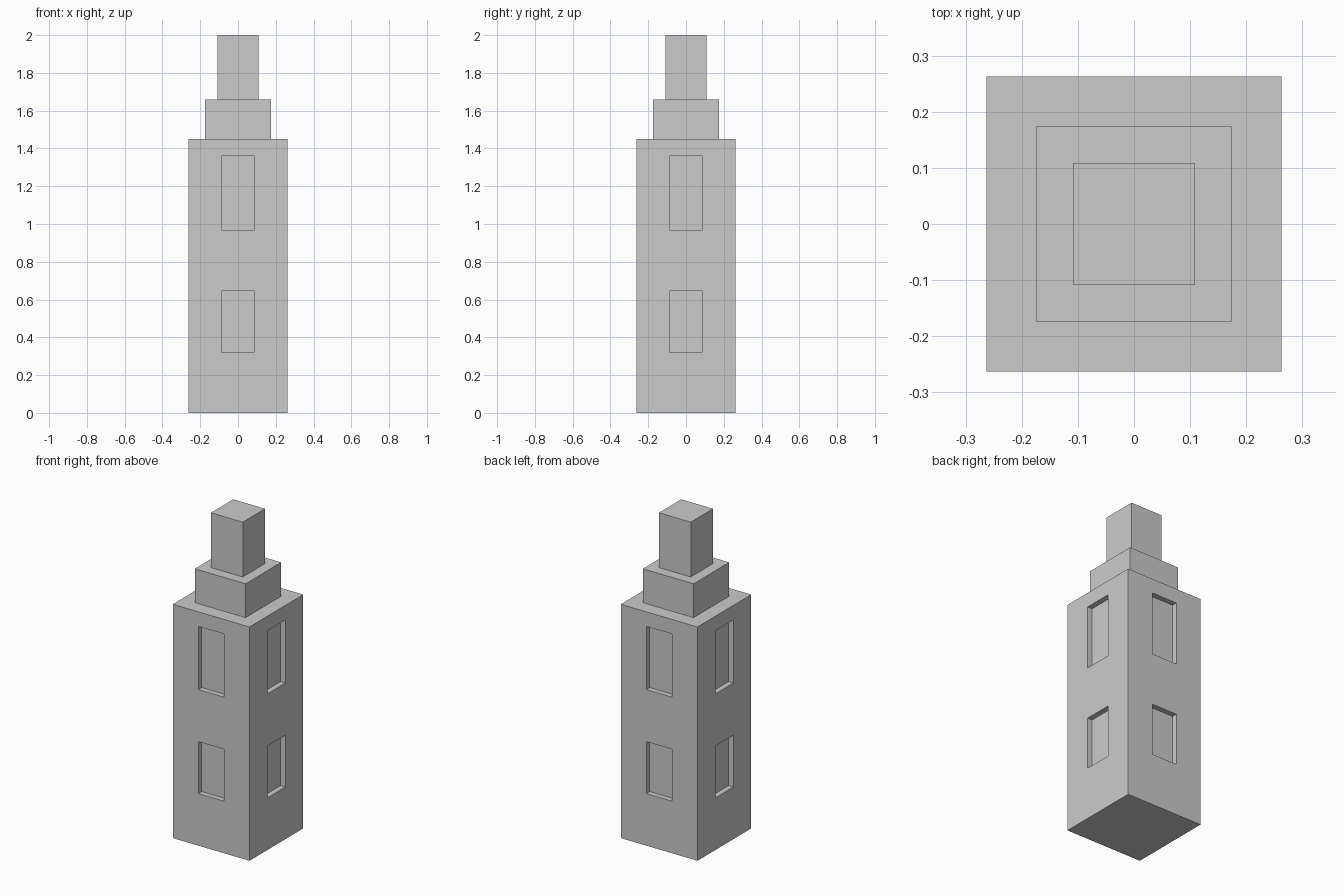
import bpy, bmesh
from math import pi
from mathutils import Matrix, Vector

if "Cube" in bpy.data.objects:
    bpy.data.objects.remove(bpy.data.objects["Cube"])

BODY_HALF = 0.263
RECESS = 0.033


def add_box(bm, lo, hi, rot=0.0):
    lo, hi = Vector(lo), Vector(hi)
    mat = (Matrix.Rotation(rot, 4, 'Z') @ Matrix.Translation((lo + hi) / 2)
           @ Matrix.Diagonal((*(hi - lo), 1)))
    bmesh.ops.create_cube(bm, size=1, matrix=mat)


def finish(bm, name):
    mesh = bpy.data.meshes.new(name)
    bm.to_mesh(mesh)
    bm.free()
    obj = bpy.data.objects.new(name, mesh)
    bpy.context.collection.objects.link(obj)
    return obj


def tier(name, half, z0, z1):
    bm = bmesh.new()
    add_box(bm, (-half, -half, z0), (half, half, z1))
    return finish(bm, name)


# Stacked square tiers
body = tier("tower_body", BODY_HALF, 0, 1.45)
tier("upper_tier", 0.174, 1.45, 1.66)
tier("top_block", 0.109, 1.66, 2.0)

# Two window recesses on each of the four sides
bm = bmesh.new()
for side in range(4):
    for z0, z1 in ((0.323, 0.645), (0.968, 1.36)):
        add_box(bm, (-0.088, -BODY_HALF - 0.05, z0),
                (0.088, -BODY_HALF + RECESS, z1), side * pi / 2)
cutter = finish(bm, "window_cutter")
cutter.hide_render = True
cutter.display_type = 'WIRE'

cut = body.modifiers.new("window_recesses", 'BOOLEAN')
cut.operation = 'DIFFERENCE'
cut.solver = 'EXACT'
cut.object = cutter
# Apply the cut, then remove the helper
bpy.context.view_layer.objects.active = body
bpy.ops.object.modifier_apply(modifier=cut.name)
bpy.data.objects.remove(cutter)
